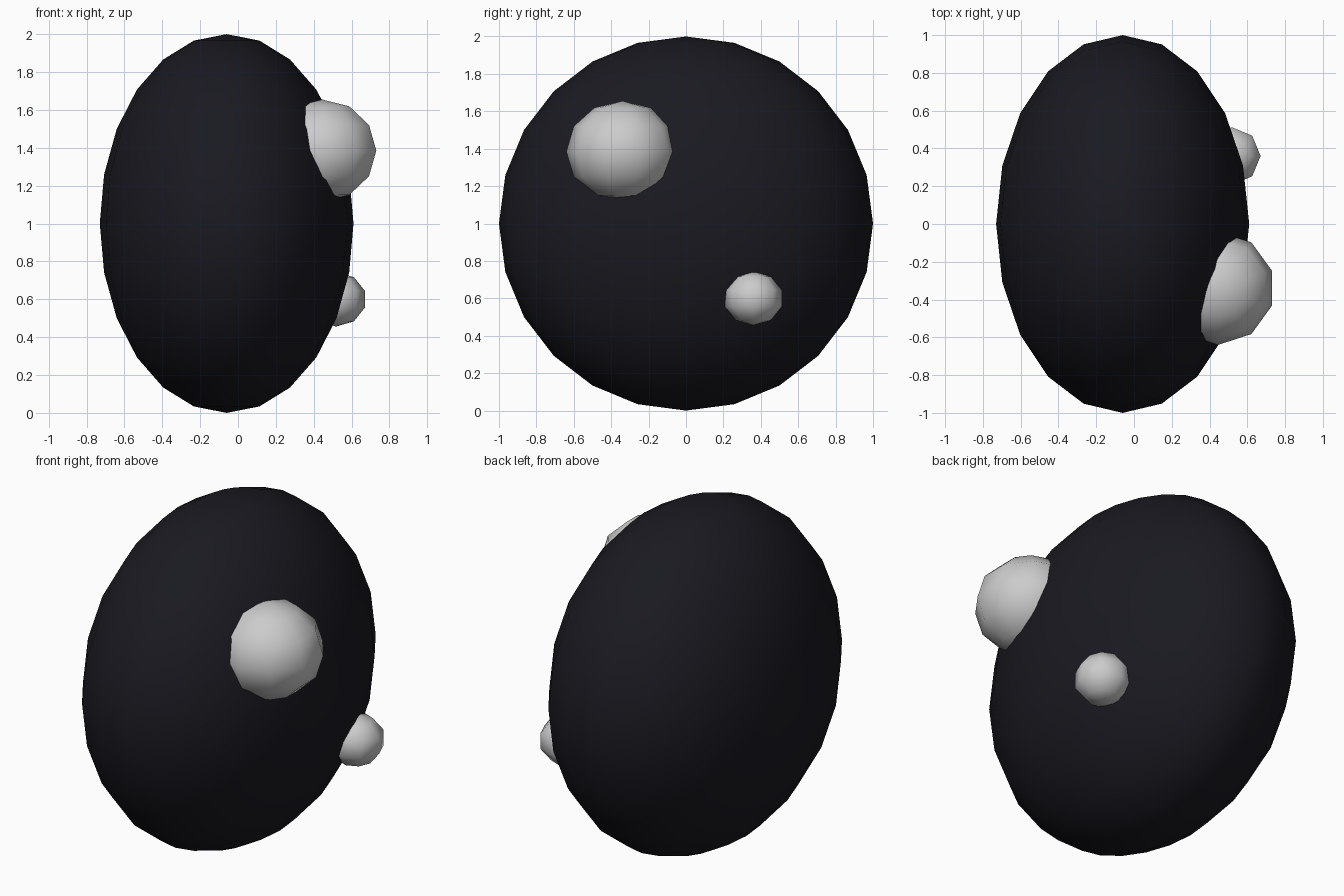
import bpy

if "Cube" in bpy.data.objects:
    bpy.data.objects.remove(bpy.data.objects["Cube"])


def ellipsoid(name, centre, radii, segments, rings, material=None):
    bpy.ops.mesh.primitive_uv_sphere_add(segments=segments, ring_count=rings,
                                         radius=1, location=centre)
    obj = bpy.context.object
    obj.name = name
    obj.scale = radii
    bpy.ops.object.transform_apply(location=False, rotation=False, scale=True)
    bpy.ops.object.shade_smooth()
    if material:
        obj.data.materials.append(material)
    return obj


dark = bpy.data.materials.new("dark_surface")
dark.diffuse_color = (0.01, 0.01, 0.015, 1)
dark.use_nodes = True
dark.node_tree.nodes["Principled BSDF"].inputs["Base Color"].default_value = dark.diffuse_color

# Dark eyeball, flattened from side to side
ellipsoid("eyeball", (-0.06, 0, 1), (0.67, 1, 1), 20, 12, dark)

# Pale highlights half sunk into the right side
ellipsoid("large_highlight", (0.445, -0.34, 1.385), (0.30, 0.30, 0.27), 10, 6)
ellipsoid("small_highlight", (0.518, 0.36, 0.60), (0.16, 0.16, 0.144), 8, 5)
